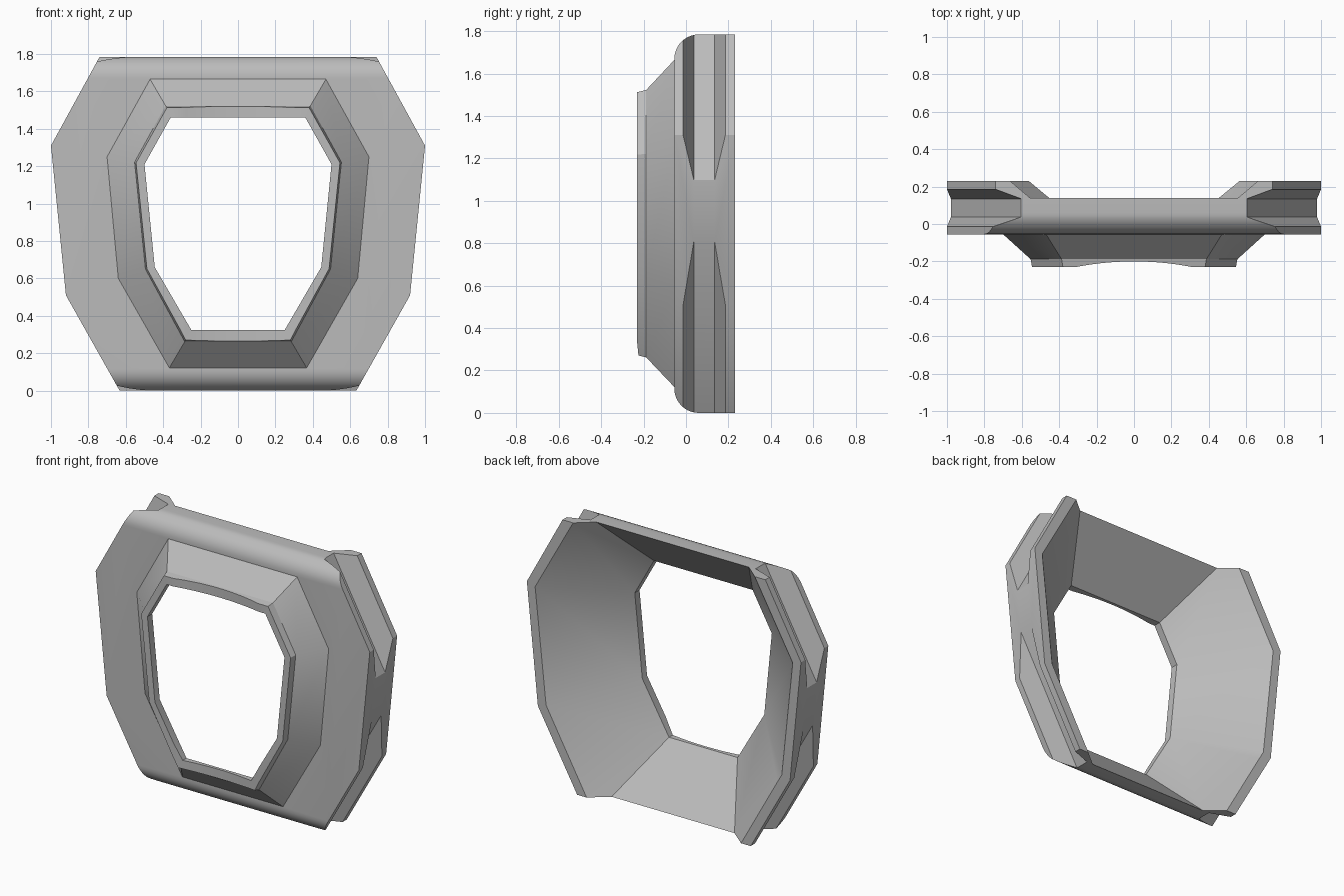
import bpy, bmesh, math
from mathutils import Vector

if "Cube" in bpy.data.objects:
    bpy.data.objects.remove(bpy.data.objects["Cube"], do_unlink=True)

grey = bpy.data.materials.new("mid_grey")
grey.use_nodes = True
colour = (0.5, 0.5, 0.5, 1)
grey.diffuse_color = colour
grey.node_tree.nodes["Principled BSDF"].inputs["Base Color"].default_value = colour


def mirrored(half):
    """Closed symmetric outline from its right-hand points, top to bottom."""
    return list(half) + [(-x, z) for x, z in reversed(half)]


def loft(name, rings):
    """Solid through a list of closed rings of 3D points."""
    bm = bmesh.new()
    loops = [[bm.verts.new(p) for p in ring] for ring in rings]
    n = len(loops[0])
    for a, b in zip(loops, loops[1:]):
        for i in range(n):
            j = (i + 1) % n
            bm.faces.new((a[i], a[j], b[j], b[i]))
    bm.faces.new(loops[0])
    bm.faces.new(loops[-1])
    bmesh.ops.recalc_face_normals(bm, faces=bm.faces)
    mesh = bpy.data.meshes.new(name)
    bm.to_mesh(mesh)
    bm.free()
    mesh.materials.append(grey)
    obj = bpy.data.objects.new(name, mesh)
    bpy.context.collection.objects.link(obj)
    return obj


def at_depth(outline, y):
    return [(x, y, z) for x, z in outline]


def combine(target, tool, operation):
    mod = target.modifiers.new(operation.lower(), "BOOLEAN")
    mod.operation, mod.solver, mod.object = operation, "EXACT", tool
    tool.hide_render = True
    bpy.context.view_layer.objects.active = target
    bpy.ops.object.modifier_apply(modifier=mod.name)
    bpy.data.objects.remove(tool, do_unlink=True)


FRONT, BACK = -0.055, 0.23
half_outer = [(0.74, 1.785), (1.0, 1.31), (0.92, 0.51), (0.633, 0.0)]
outer = mirrored(half_outer)

# Main frame with rounded front edges along top and bottom
frame = loft("frame", [at_depth(outer, FRONT), at_depth(outer, BACK)])
bm = bmesh.new()
bm.from_mesh(frame.data)
edges = [e for e in bm.edges
         if all(v.co.y < 0 and not 0.1 < v.co.z < 1.7 for v in e.verts)]
bmesh.ops.bevel(bm, geom=edges, offset=0.115, segments=10, profile=0.5,
                affect="EDGES")
bm.to_mesh(frame.data)
bm.free()

# Sloped collar ending in a short raised lip
base = mirrored([(0.47, 1.665), (0.70, 1.25), (0.64, 0.60), (0.367, 0.122)])
neck = mirrored([(0.387, 1.523), (0.553, 1.222), (0.495, 0.65), (0.285, 0.262)])
lip = mirrored([(0.38, 1.513), (0.545, 1.218), (0.487, 0.652), (0.279, 0.272)])
collar = loft("collar", [at_depth(base, 0.0), at_depth(base, FRONT),
                         at_depth(neck, -0.188), at_depth(lip, -0.23)])
combine(frame, collar, "UNION")

# Flared opening through the whole frame
hole = [(0.36, 1.46), (0.5, 1.21), (0.445, 0.66), (0.25, 0.325)]
flare = [(0.612, 1.876), (0.94, 1.29), (0.86, 0.53), (0.508, -0.098)]
past = [(b[0] + (b[0] - a[0]) * 0.2, b[1] + (b[1] - a[1]) * 0.2)
        for a, b in zip(hole, flare)]
opening = loft("opening_cutter", [
    at_depth(mirrored(hole), -0.4), at_depth(mirrored(hole), -0.18),
    at_depth(mirrored(past), BACK + 0.082)])
combine(frame, opening, "DIFFERENCE")

# Shallow curved scoop across the lip front
radius, dip = 1.62, -0.2
arc = []
for i in range(25):
    a = math.radians(-15 + 30 * i / 24)
    arc.append((radius * math.sin(a), dip - radius + radius * math.cos(a)))
scoop = loft("scoop_cutter", [[(x, y, z) for x, y in arc] for z in (-0.2, 2.0)])
combine(frame, scoop, "DIFFERENCE")

# Trapezoid strap grooves along the four slanted corners
DEPTH, MID_Y = 0.12, 0.086
for side in (1, -1):
    for p, q in (half_outer[0:2], half_outer[2:4]):
        start = Vector((side * p[0], MID_Y, p[1]))
        end = Vector((side * q[0], MID_Y, q[1]))
        along = (end - start).normalized()
        out = along.cross(Vector((0, 1, 0)))
        if out.x * side < 0:
            out.negate()
        section = [(0.06, 0.125), (-DEPTH, 0.049), (-DEPTH, -0.049), (0.06, -0.125)]
        rings = [[tuple(c + out * n + Vector((0, w, 0))) for n, w in section]
                 for c in (start - along * 0.5, end + along * 0.5)]
        combine(frame, loft("groove_cutter", rings), "DIFFERENCE")

# Smooth shading with crisp edges
frame.name = "bezel_frame"
bpy.ops.object.select_all(action="DESELECT")
frame.select_set(True)
bpy.context.view_layer.objects.active = frame
bpy.ops.object.shade_smooth_by_angle(angle=math.radians(30))
